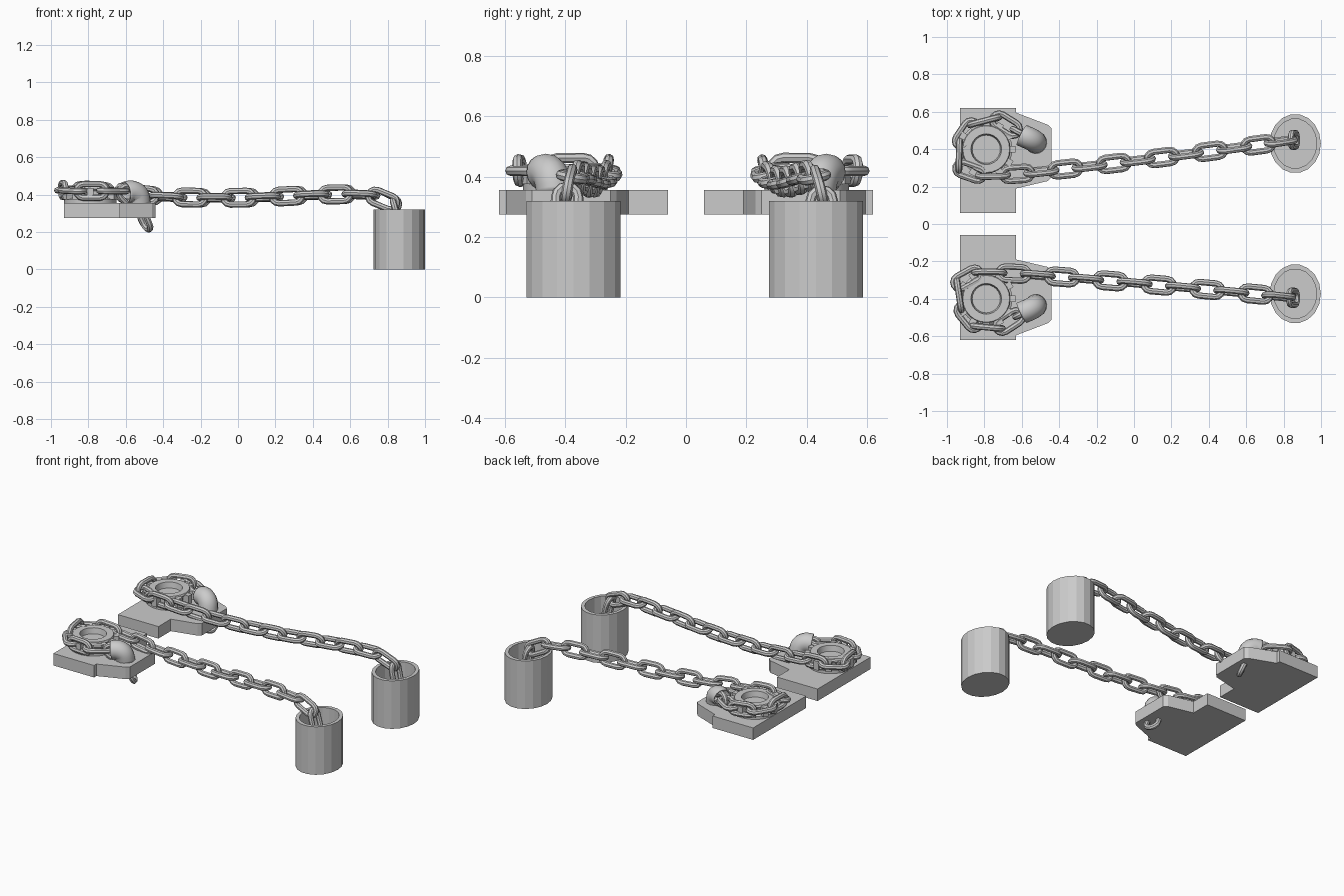
import bpy, bmesh, math
from mathutils import Vector, Matrix

if "Cube" in bpy.data.objects:
    bpy.data.objects.remove(bpy.data.objects["Cube"])


def finish(bm, name, smooth=False):
    bmesh.ops.recalc_face_normals(bm, faces=bm.faces)
    me = bpy.data.meshes.new(name)
    bm.to_mesh(me)
    bm.free()
    ob = bpy.data.objects.new(name, me)
    bpy.context.collection.objects.link(ob)
    if smooth:
        bpy.ops.object.select_all(action='DESELECT')
        ob.select_set(True)
        bpy.context.view_layer.objects.active = ob
        bpy.ops.object.shade_smooth_by_angle(angle=math.radians(40))
    return ob


def bridge(bm, rings, closed=False):
    n = len(rings[0])
    pairs = list(zip(rings, rings[1:])) + ([(rings[-1], rings[0])] if closed else [])
    for a, b in pairs:
        for i in range(n):
            bm.faces.new((a[i], a[(i + 1) % n], b[(i + 1) % n], b[i]))


def lathe(bm, profile, cx, cy, n, sy=1.0, cap_end=True):
    rings = [[bm.verts.new((cx + r * math.cos(2 * math.pi * i / n),
                            cy + sy * r * math.sin(2 * math.pi * i / n), z))
              for i in range(n)] for r, z in profile]
    bridge(bm, rings)
    bm.faces.new(rings[0])
    if cap_end:
        bm.faces.new(rings[-1])


def spline(pts, steps=24):
    # dense Catmull-Rom curve
    p = [Vector(q) for q in pts]
    p = [2 * p[0] - p[1]] + p + [2 * p[-1] - p[-2]]
    out = []
    for a, b, c, d in zip(p, p[1:], p[2:], p[3:]):
        for k in range(steps):
            t = k / steps
            out.append(0.5 * (2 * b + (c - a) * t + (2 * a - 5 * b + 4 * c - d) * t * t
                              + (3 * b - a - 3 * c + d) * t ** 3))
    return out + [p[-2]]


def add_link(bm, mat, half=0.044, R=0.037, r=0.017, arc=6, wire=8):
    rings = []
    for end in (1, -1):
        for k in range(arc + 1):
            a = -math.pi / 2 + math.pi * k / arc + (0 if end > 0 else math.pi)
            d = Vector((math.cos(a), math.sin(a), 0))
            c = Vector((end * half, 0, 0)) + d * R
            rings.append([bm.verts.new(mat @ (c + d * r * math.cos(w) + Vector((0, 0, r * math.sin(w)))))
                          for w in (2 * math.pi * j / wire for j in range(wire))])
    bridge(bm, rings, closed=True)


def chain(name, pts, x_flat, pitch=0.13):
    path = spline(pts)
    s = [0.0]
    for a, b in zip(path, path[1:]):
        s.append(s[-1] + (b - a).length)

    def at(d):
        d = min(max(d, 0), s[-1])
        for i in range(1, len(s)):
            if s[i] >= d:
                return path[i - 1].lerp(path[i], (d - s[i - 1]) / (s[i] - s[i - 1]))
        return path[-1]

    start = next(s[i] for i, q in enumerate(path) if q.z > 0.35 and q.x < x_flat)
    k = -int((start - 0.06) / pitch)
    bm = bmesh.new()
    n = Vector((1, 0, 0))
    while start + k * pitch < s[-1] - 0.05:
        d = start + k * pitch
        a, b = at(d - pitch / 2), at(d + pitch / 2)
        t = (b - a).normalized()
        n = (n - t * t.dot(n)).normalized()
        up = n if k % 2 == 0 else n.cross(t)
        side = up.cross(t)
        m = Matrix((t, side, up)).transposed().to_4x4()
        m.translation = (a + b) / 2
        add_link(bm, m)
        k += 1
    finish(bm, name, True)


def assembly(tag, sg, end_y, cup_y, x_flat):
    # base plate with tapered lip
    bm = bmesh.new()
    outline = [(-0.93, 0.06), (-0.63, 0.06), (-0.63, 0.19), (-0.46, 0.23), (-0.44, 0.25),
               (-0.44, 0.51), (-0.46, 0.53), (-0.63, 0.595), (-0.63, 0.62), (-0.93, 0.62)]
    f = bm.faces.new([bm.verts.new((x, sg * y, 0.275)) for x, y in outline])
    ext = bmesh.ops.extrude_face_region(bm, geom=[f])
    bmesh.ops.translate(bm, vec=(0, 0, 0.08),
                        verts=[v for v in ext['geom'] if isinstance(v, bmesh.types.BMVert)])
    finish(bm, tag + "_base_plate")

    # toothed chain wheel with recessed hub
    cx, cy = -0.79, sg * 0.40
    bm = bmesh.new()
    lathe(bm, [(0.14, 0.35), (0.14, 0.375), (0.12, 0.385), (0.12, 0.42), (0.13, 0.43), (0.125, 0.442),
               (0.082, 0.442), (0.075, 0.405)], cx, cy, 24)
    for i in range(12):
        m = (Matrix.Translation((cx, cy, 0.405)) @ Matrix.Rotation(i * math.pi / 6, 4, 'Z')
             @ Matrix.Translation((0.13, 0, 0)) @ Matrix.Diagonal((0.055, 0.036, 0.06, 1)))
        bmesh.ops.create_cube(bm, size=1, matrix=m)
    finish(bm, tag + "_chain_wheel", True)

    # hooded pipe swallowing the chain
    path = spline([(-0.60, sg * 0.475, 0.412), (-0.565, sg * 0.46, 0.415),
                   (-0.535, sg * 0.445, 0.395), (-0.525, sg * 0.435, 0.345)], 4)
    bm = bmesh.new()
    rings = []
    across = Vector((0.45 * sg, 0.9, 0)).normalized()
    for i, p in enumerate(path):
        t = (path[min(i + 1, len(path) - 1)] - path[max(i - 1, 0)]).normalized()
        v = t.cross(across).normalized()
        rings.append([bm.verts.new(p + 0.06 * (across * math.cos(a) + v * math.sin(a)))
                      for a in (2 * math.pi * j / 16 for j in range(16))])
    bridge(bm, rings)
    hood = finish(bm, tag + "_chain_hood", True)
    mod = hood.modifiers.new("wall", 'SOLIDIFY')
    mod.thickness = 0.008

    # open oval chain locker
    bm = bmesh.new()
    lathe(bm, [(0.137, 0), (0.137, 0.32), (0.115, 0.32), (0.115, 0.01)], 0.862, cup_y, 18, 1.155)
    finish(bm, tag + "_chain_locker")

    # chain: locker, long run, around wheel, through hood, below plate
    e = abs(end_y)
    y = lambda x: 0.262 + (e - 0.262) * ((x + 0.7) / 1.56) ** 1.15
    run = [(0.868, e, 0.12), (0.866, e, 0.24), (0.845, e, 0.335), (0.77, y(0.77), 0.385)]
    run += [(x, y(x), z) for x, z in ((0.65, 0.402), (0.4, 0.398), (0.1, 0.385), (-0.2, 0.383),
                                      (-0.45, 0.392), (-0.65, 0.412))]
    run += [(-0.87, 0.265, 0.425), (-0.942, 0.315, 0.425), (-0.935, 0.42, 0.425), (-0.87, 0.525, 0.42),
            (-0.77, 0.572, 0.42), (-0.68, 0.53, 0.42), (-0.59, 0.47, 0.415), (-0.54, 0.445, 0.37),
            (-0.52, 0.43, 0.29), (-0.435, 0.385, 0.155)]
    chain(tag + "_chain", [(a, sg * b, c) for a, b, c in run], x_flat)


assembly("left", 1, 0.45, 0.43, 0.67)
assembly("right", -1, -0.395, -0.373, 0.65)
